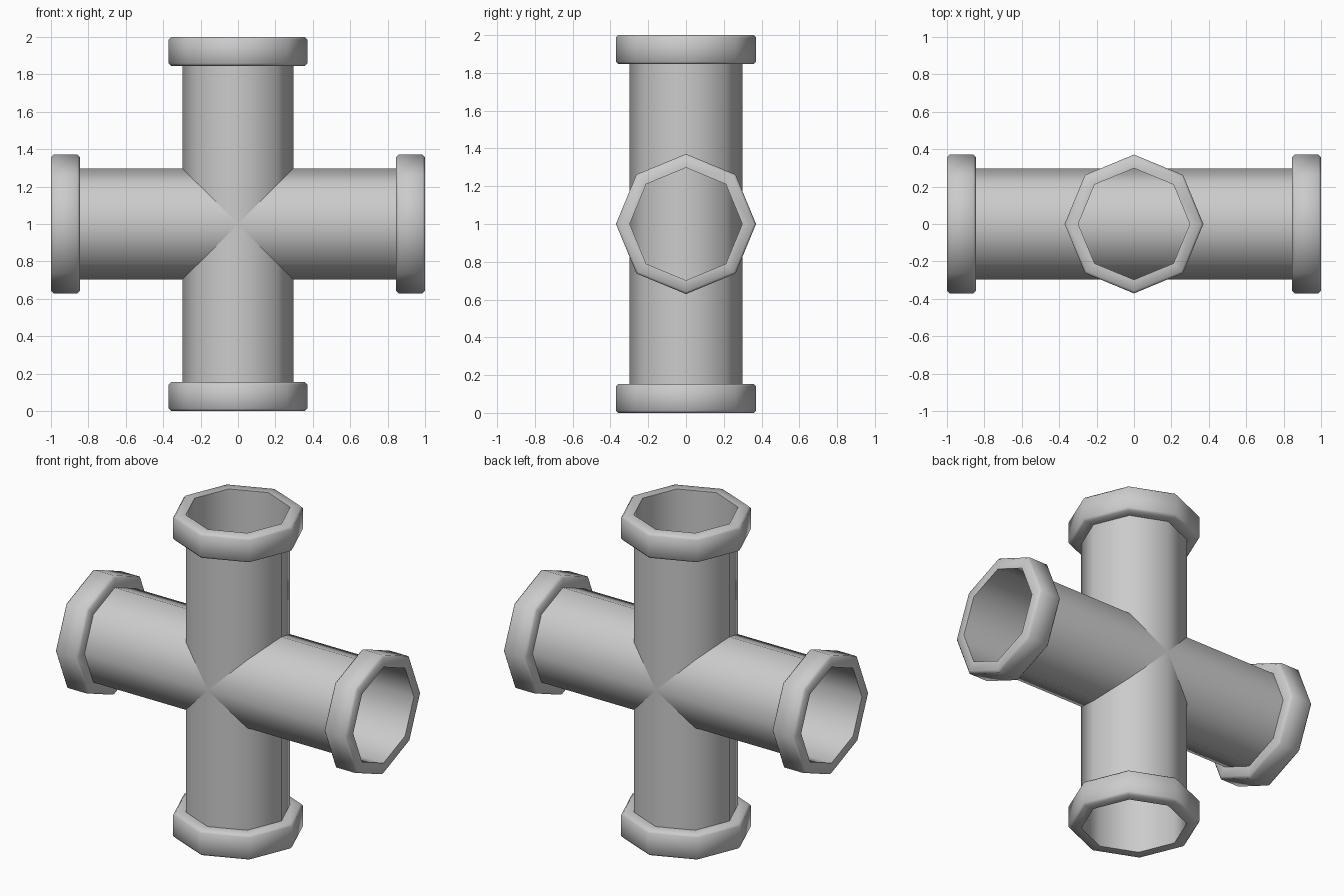
import bpy, bmesh
from math import sin, cos, pi, radians

if "Cube" in bpy.data.objects:
    bpy.data.objects.remove(bpy.data.objects["Cube"])

SIDES = 8
CENTRE = 1.0
PIPE_R, COLLAR_R = 0.298, 0.371
COLLAR_IN, BEVEL = 0.846, 0.013


def lathe(name, profile, axis, sign=1):
    """Revolve (radius, distance) points into an octagonal shell along an axis."""
    bm = bmesh.new()
    rings = []
    for r, d in profile:
        ring = []
        for i in range(SIDES):
            a = 2 * pi * i / SIDES
            u, v, w = r * cos(a), r * sin(a), d * sign
            ring.append(bm.verts.new((w, u, v + CENTRE) if axis == 'x'
                                     else (u, v, w + CENTRE)))
        rings.append(ring)
    for a, b in zip(rings, rings[1:]):
        for i in range(SIDES):
            j = (i + 1) % SIDES
            quad = (a[i], a[j], b[j], b[i])
            bm.faces.new(quad if sign > 0 else quad[::-1])
    mesh = bpy.data.meshes.new(name)
    bm.to_mesh(mesh)
    bm.free()
    obj = bpy.data.objects.new(name, mesh)
    bpy.context.collection.objects.link(obj)
    bpy.ops.object.select_all(action='DESELECT')
    obj.select_set(True)
    bpy.context.view_layer.objects.active = obj
    bpy.ops.object.shade_smooth_by_angle(angle=radians(50))
    return obj


# Collar cross-section: back face, bevelled outer wall, front rim
collar = [(PIPE_R, COLLAR_IN), (COLLAR_R - BEVEL, COLLAR_IN),
          (COLLAR_R, COLLAR_IN + BEVEL), (COLLAR_R, 1 - BEVEL),
          (COLLAR_R - BEVEL, 1), (PIPE_R, 1)]

# Two open pipes crossing each other, each with a collar at both ends
for axis, label in (('x', 'horizontal'), ('z', 'vertical')):
    lathe(label + '_pipe', [(PIPE_R, -1), (PIPE_R, 1)], axis)
    for sign, end in ((1, 'positive'), (-1, 'negative')):
        lathe(f'{label}_collar_{end}', collar, axis, sign)
